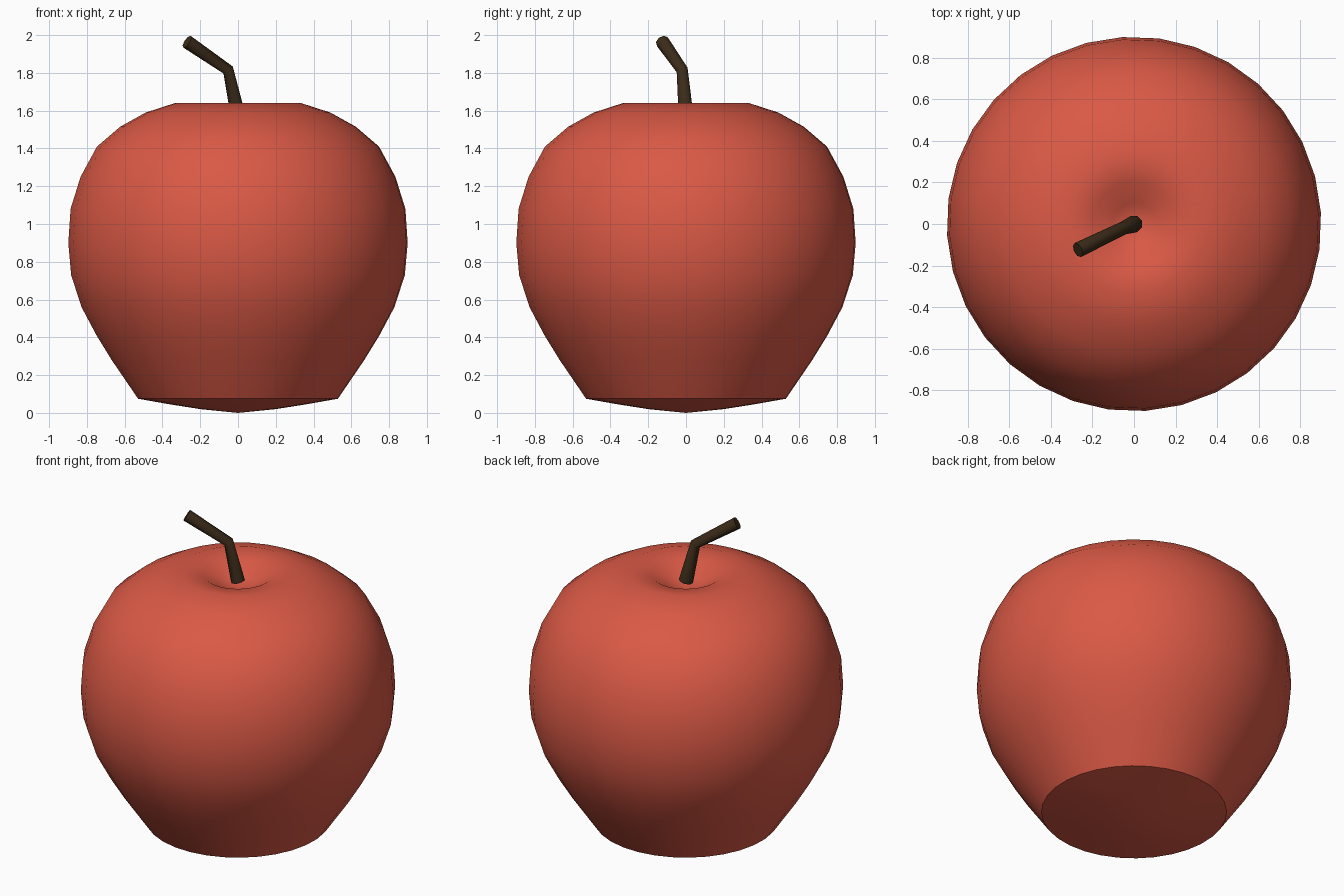
import bpy, math

if "Cube" in bpy.data.objects:
    bpy.data.objects.remove(bpy.data.objects["Cube"])


def material(name, color):
    m = bpy.data.materials.new(name)
    m.diffuse_color = color
    m.use_nodes = True
    m.node_tree.nodes["Principled BSDF"].inputs["Base Color"].default_value = m.diffuse_color
    return m


def smooth(obj, angle):
    bpy.ops.object.select_all(action='DESELECT')
    obj.select_set(True)
    bpy.context.view_layer.objects.active = obj
    bpy.ops.object.shade_smooth_by_angle(angle=math.radians(angle))


def lathe(name, profile, sides, turn):
    """Spin an (r, z) profile whose two ends lie on the axis."""
    verts, faces = [(0, 0, profile[0][1])], []
    rings = profile[1:-1]
    for r, z in rings:
        for i in range(sides):
            a = turn + 2 * math.pi * i / sides
            verts.append((r * math.cos(a), r * math.sin(a), z))
    verts.append((0, 0, profile[-1][1]))
    top = len(verts) - 1
    for i in range(sides):
        j = (i + 1) % sides
        faces.append((0, 1 + j, 1 + i))
        for k in range(len(rings) - 1):
            a, b = 1 + k * sides, 1 + (k + 1) * sides
            faces.append((a + i, a + j, b + j, b + i))
        last = 1 + (len(rings) - 1) * sides
        faces.append((last + i, last + j, top))
    mesh = bpy.data.meshes.new(name)
    mesh.from_pydata(verts, [], faces)
    obj = bpy.data.objects.new(name, mesh)
    bpy.context.collection.objects.link(obj)
    return obj


# Fruit body: shallow domed base, round shoulders, dimple at the top
body_profile = [
    (0, 0), (0.2, 0.02), (0.36, 0.045), (0.53, 0.075),
    (0.67, 0.28), (0.75, 0.41), (0.83, 0.56), (0.885, 0.73), (0.90, 0.90),
    (0.888, 1.08), (0.835, 1.25), (0.748, 1.41), (0.625, 1.515),
    (0.49, 1.59), (0.335, 1.64), (0.2, 1.618), (0.1, 1.555), (0, 1.525),
]
body = lathe("fruit_body", body_profile, 32, math.radians(3.5))
body.data.materials.append(material("red_skin", (0.7, 0.1, 0.06, 1)))
smooth(body, 38)

# Stem: bent tapered tube
curve = bpy.data.curves.new("stem", 'CURVE')
curve.dimensions = '3D'
curve.bevel_depth = 1.0
curve.bevel_resolution = 2
curve.use_fill_caps = True
path = [(0, 0, 1.575, 0.042), (-0.052, -0.02, 1.815, 0.032),
        (-0.27, -0.125, 1.965, 0.037)]
spline = curve.splines.new('POLY')
spline.points.add(len(path) - 1)
for point, (x, y, z, r) in zip(spline.points, path):
    point.co = (x, y, z, 1)
    point.radius = r
stem = bpy.data.objects.new("stem", curve)
bpy.context.collection.objects.link(stem)
bpy.ops.object.select_all(action='DESELECT')
stem.select_set(True)
bpy.context.view_layer.objects.active = stem
bpy.ops.object.convert(target='MESH')
stem = bpy.context.view_layer.objects.active
stem.name = "stem"
stem.data.materials.append(material("brown_stem", (0.045, 0.025, 0.01, 1)))
smooth(stem, 50)
